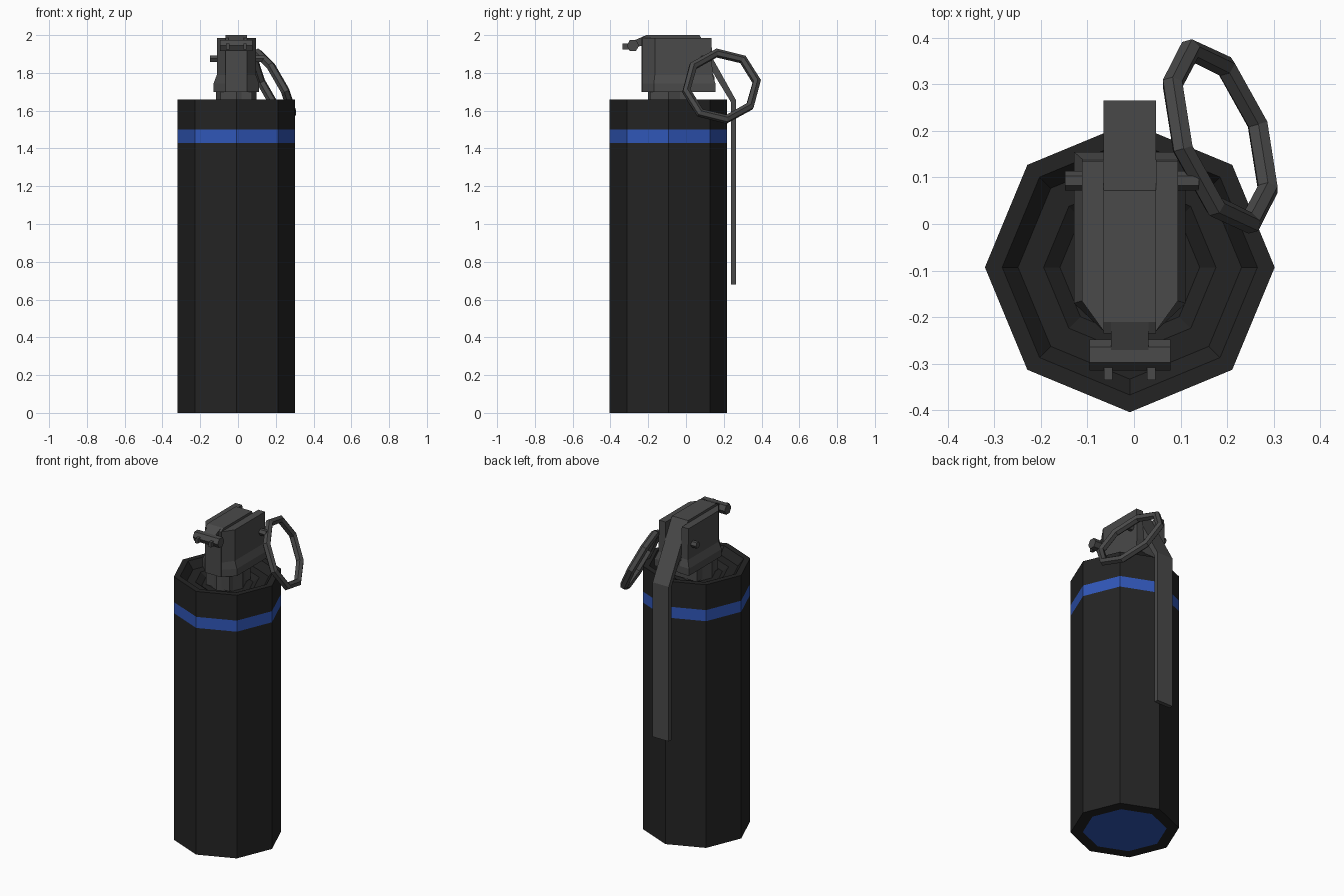
import bpy, bmesh
from math import cos, sin, pi, radians
from mathutils import Vector

if "Cube" in bpy.data.objects:
    bpy.data.objects.remove(bpy.data.objects["Cube"])


def material(name, rgb):
    m = bpy.data.materials.new(name)
    m.use_nodes = True
    m.diffuse_color = (*rgb, 1)
    m.node_tree.nodes["Principled BSDF"].inputs["Base Color"].default_value = (*rgb, 1)
    return m


BLACK = material("matte_black", (0.017, 0.017, 0.017))
BLUE = material("marking_blue", (0.03, 0.095, 0.48))
GREY = material("dark_metal", (0.068, 0.068, 0.068))
CX, CY = -0.009, -0.093      # canister axis


def loft(name, rings, mats, closed=False, face_mat=None):
    """Skin a row of equal point rings; cap the ends unless closed."""
    bm = bmesh.new()
    rows = [[bm.verts.new(p) for p in r] for r in rings]
    n, k = len(rows), len(rows[0])
    for i in range(n if closed else n - 1):
        a, b = rows[i], rows[(i + 1) % n]
        for j in range(k):
            bm.faces.new((a[j], a[(j + 1) % k], b[(j + 1) % k], b[j]))
    if not closed:
        bm.faces.new(rows[0])
        bm.faces.new(rows[-1])
    bmesh.ops.recalc_face_normals(bm, faces=bm.faces)
    if face_mat:
        for f in bm.faces:
            f.material_index = face_mat(f)
    me = bpy.data.meshes.new(name)
    bm.to_mesh(me)
    bm.free()
    for m in mats:
        me.materials.append(m)
    ob = bpy.data.objects.new(name, me)
    bpy.context.collection.objects.link(ob)
    return ob


def octagon(r, z):
    return [(CX + r * cos(i * pi / 4), CY + r * sin(i * pi / 4), z) for i in range(8)]


def extrude(name, profile, x0, x1, mat=GREY):
    """Push a (y, z) outline from x0 to x1."""
    return loft(name, [[(x, y, z) for y, z in profile] for x in (x0, x1)], [mat])


def rod(name, x0, x1, y, z, r, sides=6):
    return extrude(name, [(y + r * cos(i * 2 * pi / sides), z + r * sin(i * 2 * pi / sides))
                          for i in range(sides)], x0, x1)


def box(name, x0, x1, y0, y1, z0, z1):
    return extrude(name, [(y0, z0), (y1, z0), (y1, z1), (y0, z1)], x0, x1)


# Canister with painted band, blue base disc and dished top
def canister_colour(f):
    c = f.calc_center_median()
    band = 1.43 < c.z < 1.50
    base = c.z < 0.01 and abs(c.x - CX) < 0.05 and abs(c.y - CY) < 0.05
    return 1 if band or base else 0


canister_profile = [(0.241, 0), (0.311, 0), (0.311, 1.43), (0.311, 1.5), (0.311, 1.66),
                    (0.274, 1.66), (0.24, 1.615), (0.185, 1.615), (0.15, 1.59)]
loft("canister", [octagon(r, z) for r, z in canister_profile], [BLACK, BLUE],
     face_mat=canister_colour)

# Neck joining canister and fuze
loft("neck", [octagon(0.108, 1.58), octagon(0.108, 1.71)], [GREY])
box("neck_block", CX - 0.083, CX + 0.083, -0.19, 0.02, 1.6, 1.71)

# Fuze head: centre core with a flared cheek on each side
core_outline = [(-0.235, 1.7), (0.15, 1.7), (0.15, 1.78), (0.05, 1.975),
                (0.05, 2.0), (-0.21, 2.0), (-0.235, 1.985)]
extrude("fuze_core", core_outline, CX - 0.056, CX + 0.056)
for side, s in (("left", 1), ("right", -1)):
    rings = []
    for w, front, back, z in ((0.12, -0.17, 0.155, 1.7), (0.12, -0.17, 0.155, 1.745),
                              (0.103, -0.165, 0.14, 1.79), (0.103, -0.165, 0.135, 1.985)):
        rings.append([(CX + s * 0.056, -0.23, z), (CX + s * 0.056, back, z),
                      (CX + s * w, back, z), (CX + s * w, front, z)])
    loft(side + "_fuze_cheek", rings, [GREY])
    # Hinge prong below the bar
    px = CX + s * 0.046
    box(side + "_hinge_prong", px - 0.009, px + 0.009, -0.335, -0.28, 1.925, 1.955)

# Hinge bar and the tongue holding it
extrude("hinge_tongue", [(-0.21, 2.0), (-0.29, 1.965), (-0.29, 1.93), (-0.21, 1.95)],
        CX - 0.04, CX + 0.04)
rod("hinge_bar", CX - 0.087, CX + 0.087, -0.281, 1.945, 0.033)

# Safety lever, sloping off the head and hanging down the back
extrude("safety_lever", [(0.04, 2.0), (0.072, 2.0), (0.265, 1.655), (0.265, 0.68),
                         (0.238, 0.68), (0.238, 1.645), (0.04, 1.97)],
        CX - 0.056, CX + 0.056)

# Pin through the head
rod("safety_pin", -0.148, 0.14, 0.093, 1.875, 0.021)

# Eight-sided pull ring lying in a slanted plane
centre = Vector((0.185, 0.188, 1.73))
normal = Vector((1, 0.28, 0.5)).normalized()
sections = []
for i in range(8):
    t = radians(8 + 45 * i)
    dy, dz = 0.188 * cos(t), 0.177 * sin(t)
    spoke = Vector((-0.28 * dy - 0.5 * dz, dy, dz))
    out = spoke.normalized()
    sections.append([centre + spoke + 0.024 * (out * sin(j * pi / 3) + normal * cos(j * pi / 3))
                     for j in range(6)])
loft("pull_ring", sections, [GREY], closed=True)
